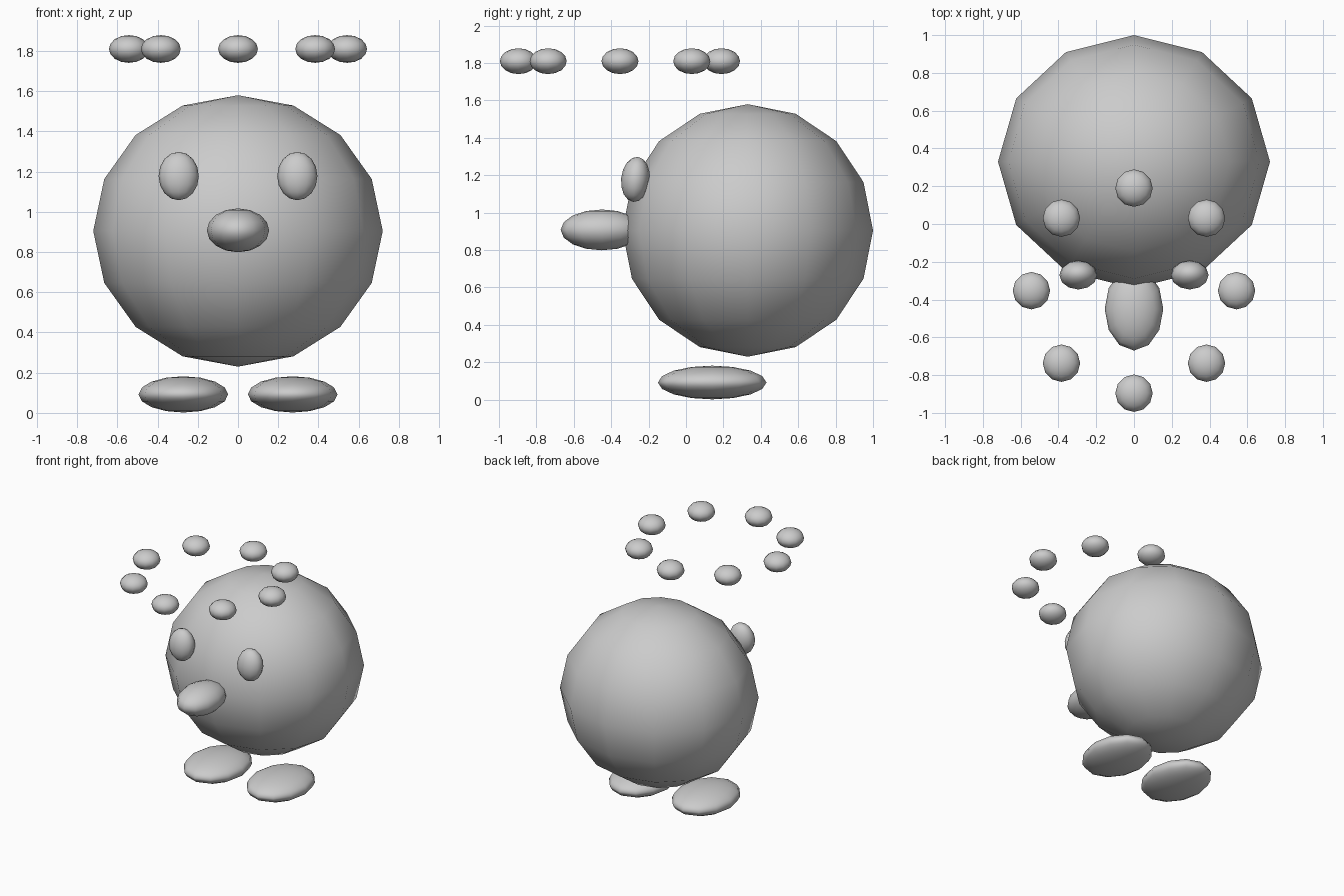
import bpy
from math import sin, cos, tau, radians

if "Cube" in bpy.data.objects:
    bpy.data.objects.remove(bpy.data.objects["Cube"])


def ellipsoid(name, center, radii, tilt=0.0):
    """Low-poly sphere stretched to the given radii, smooth shaded."""
    bpy.ops.mesh.primitive_uv_sphere_add(segments=12, ring_count=8, radius=1, location=center,
                                         rotation=(radians(tilt), 0, 0))
    ob = bpy.context.object
    ob.name = name
    ob.scale = radii
    bpy.ops.object.shade_smooth()
    return ob


# Round body
ellipsoid("body", (0, 0.33, 0.905), (0.72, 0.67, 0.675))

# Beak, its back end sunk into the body
ellipsoid("beak", (0, -0.45, 0.908), (0.155, 0.22, 0.109))

# Mirrored eyes and feet
for side, sx in (("left", -1), ("right", 1)):
    ellipsoid(f"{side}_eye", (sx * 0.295, -0.27, 1.178), (0.1, 0.077, 0.121), tilt=-6)
    ellipsoid(f"{side}_foot", (sx * 0.272, 0.14, 0.092), (0.223, 0.29, 0.09))

# Ring of beads floating above the head
for i in range(8):
    a = tau * i / 8
    ellipsoid(f"bead_{i + 1}", (0.543 * sin(a), -0.353 + 0.543 * cos(a), 1.81), (0.099, 0.099, 0.069))
